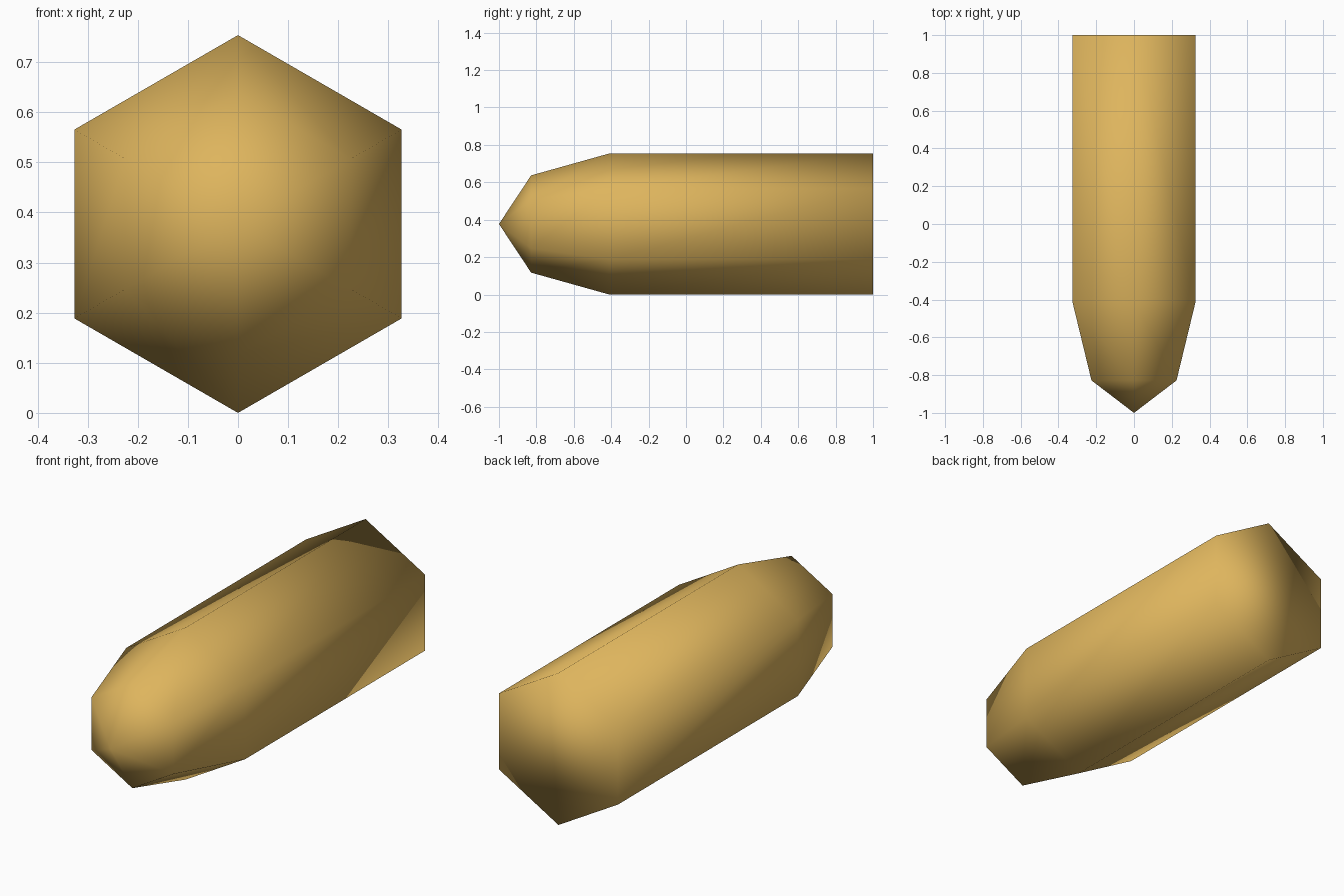
import bpy
import bmesh
from math import sin, cos, tau

cube = bpy.data.objects.get("Cube")
if cube:
    bpy.data.objects.remove(cube, do_unlink=True)

SIDES = 6
CENTRE_Z = 0.377
# (y, radius) rings from the flat back to the shoulder
RINGS = [(1.0, 0.377), (-0.41, 0.377), (-0.828, 0.26)]
TIP_Y = -1.0

# Brass material
brass = bpy.data.materials.new("brass")
brass.use_nodes = True
colour = (0.73, 0.46, 0.11, 1.0)
brass.diffuse_color = colour
brass.node_tree.nodes["Principled BSDF"].inputs["Base Color"].default_value = colour

# Hexagonal bullet body: rings bridged by quads, flat back, pointed nose
bm = bmesh.new()
rings = [
    [bm.verts.new((r * sin(tau * i / SIDES), y, CENTRE_Z + r * cos(tau * i / SIDES)))
     for i in range(SIDES)]
    for y, r in RINGS
]
tip = bm.verts.new((0, TIP_Y, CENTRE_Z))
bm.faces.new(rings[0])
for i in range(SIDES):
    j = (i + 1) % SIDES
    for a, b in zip(rings, rings[1:]):
        bm.faces.new((a[i], a[j], b[j], b[i]))
    bm.faces.new((rings[-1][i], rings[-1][j], tip))
bmesh.ops.recalc_face_normals(bm, faces=bm.faces)

# Soft shading runs over every edge, including the back rim
for face in bm.faces:
    face.smooth = True

mesh = bpy.data.meshes.new("bullet_body")
bm.to_mesh(mesh)
bm.free()
mesh.materials.append(brass)
body = bpy.data.objects.new("bullet_body", mesh)
bpy.context.collection.objects.link(body)
